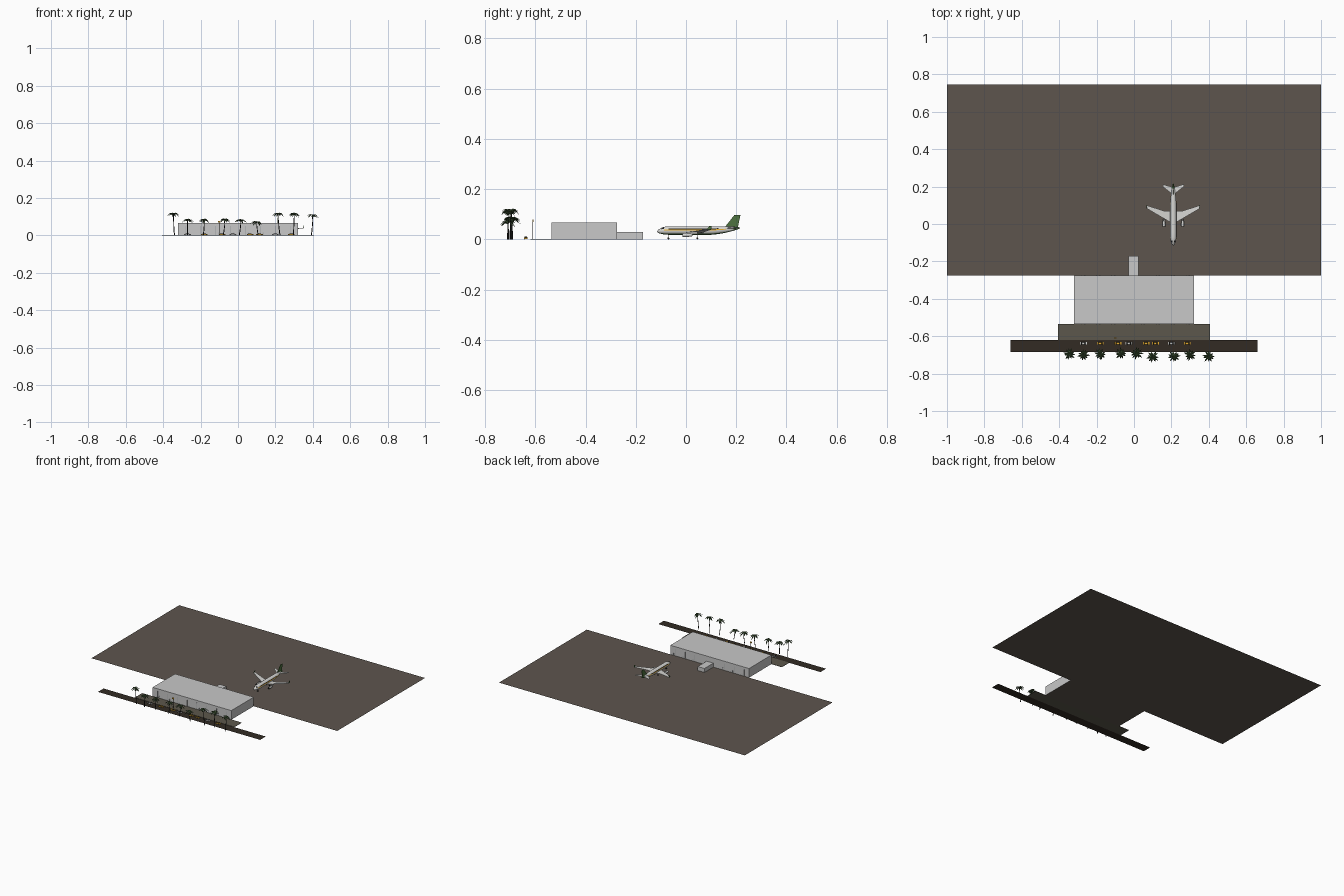
import bpy, bmesh, math, random
from mathutils import Vector

if "Cube" in bpy.data.objects:
    bpy.data.objects.remove(bpy.data.objects["Cube"])

random.seed(4)

def mat(name, rgb):
    m = bpy.data.materials.new(name)
    m.diffuse_color = (*rgb, 1)
    m.use_nodes = True
    m.node_tree.nodes["Principled BSDF"].inputs["Base Color"].default_value = m.diffuse_color
    return m

APRON = mat("apron grey brown", (0.110, 0.091, 0.076))
PLAZA = mat("plaza grey", (0.107, 0.095, 0.072))
ROAD = mat("road dark brown", (0.032, 0.024, 0.017))
WALL = mat("terminal grey", (0.58, 0.58, 0.58))
PANEL = mat("panel grey", (0.45, 0.46, 0.47))
WHITE = mat("white", (0.68, 0.68, 0.66))
YELLOW = mat("yellow", (0.80, 0.42, 0.03))
GREEN = mat("tail green", (0.075, 0.17, 0.05))
PALM = mat("palm green", (0.035, 0.065, 0.025))
BLACK = mat("near black", (0.015, 0.015, 0.014))

def obj(name, verts, faces, mats, rule=None, fix=True):
    me = bpy.data.meshes.new(name)
    me.from_pydata([tuple(v) for v in verts], [], faces)
    for m in mats if isinstance(mats, list) else [mats]:
        me.materials.append(m)
    if fix:
        bm = bmesh.new()
        bm.from_mesh(me)
        bmesh.ops.recalc_face_normals(bm, faces=bm.faces)
        bm.to_mesh(me)
        bm.free()
    if rule:
        for p in me.polygons:
            p.material_index = rule(p)
    o = bpy.data.objects.new(name, me)
    bpy.context.collection.objects.link(o)
    return o

def prism(name, a, b, mats, rule=None):
    """Solid between two matching outlines."""
    n = len(a)
    faces = [tuple(range(n)), tuple(range(n, 2 * n))]
    faces += [(i, (i + 1) % n, n + (i + 1) % n, n + i) for i in range(n)]
    return obj(name, list(a) + list(b), faces, mats, rule)

def box(name, x0, x1, y0, y1, z0, z1, mats, rule=None):
    ring = [(x0, y0), (x1, y0), (x1, y1), (x0, y1)]
    return prism(name, [(x, y, z0) for x, y in ring], [(x, y, z1) for x, y in ring], mats, rule)

def sheet(name, x0, x1, y0, y1, z, m):
    return obj(name, [(x0, y0, z), (x1, y0, z), (x1, y1, z), (x0, y1, z)], [(0, 1, 2, 3)], m, fix=False)

def loft(name, rings, mats, rule=None):
    """Skin equal rings of points, with closed ends."""
    n = len(rings[0])
    verts = [p for r in rings for p in r]
    faces = [(k * n + i, k * n + (i + 1) % n, (k + 1) * n + (i + 1) % n, (k + 1) * n + i)
             for k in range(len(rings) - 1) for i in range(n)]
    faces += [tuple(range(n)), tuple(range(len(verts) - n, len(verts)))]
    return obj(name, verts, faces, mats, rule)

def ring_y(x, y, z, r, n):
    return [(x + r * math.cos(2 * math.pi * i / n), y, z + r * math.sin(2 * math.pi * i / n)) for i in range(n)]

def smooth(o):
    bpy.ops.object.select_all(action='DESELECT')
    o.select_set(True)
    bpy.context.view_layer.objects.active = o
    bpy.ops.object.shade_smooth_by_angle(angle=math.radians(40))

# Ground sheets
sheet("apron", -1, 1, -0.275, 0.745, 0.0, APRON)
sheet("road", -0.66, 0.66, -0.685, -0.62, 0.0, ROAD)
box("plaza", -0.405, 0.405, -0.62, -0.535, 0, 0.002, PLAZA)

# Terminal with dark floor, shallow wall panels and a boarding bridge
box("terminal", -0.32, 0.32, -0.535, -0.275, 0, 0.067, [WALL, APRON],
    lambda p: int(p.normal.z < -0.5))
for i in range(8):
    x = -0.28 + 0.08 * i
    for side, y in (("front", -0.5355), ("back", -0.2745)):
        if side == "front" or abs(x) > 0.06:
            box(f"{side}_panel", x - 0.002, x + 0.002, y - 0.0005, y + 0.0005, 0.003, 0.05, PANEL)
            box(f"{side}_door", x + 0.012, x + 0.020, y - 0.0005, y + 0.0005, 0.003, 0.016, PANEL)
box("boarding_bridge", -0.03, 0.025, -0.275, -0.172, 0, 0.029, WALL)

# Small sign on a thin pole
box("sign", -0.107, -0.093, -0.612, -0.608, 0.068, 0.078, YELLOW)
box("sign_pole", -0.1007, -0.0993, -0.6107, -0.6093, 0, 0.068, BLACK)

# Cars
def car(x, y, m):
    def rect(hl, hw, z, dx=0):
        return [(x + dx - hl, y - hw, z), (x + dx + hl, y - hw, z), (x + dx + hl, y + hw, z), (x + dx - hl, y + hw, z)]
    prism("car_body", rect(0.018, 0.0072, 0.0015), rect(0.0175, 0.0068, 0.0065), m)
    prism("car_cabin", rect(0.0115, 0.0065, 0.0065, -0.001), rect(0.0075, 0.0052, 0.0110, -0.001),
          [BLACK, m], lambda p: int(p.normal.z > 0.8))
    for dx in (-0.011, 0.011):
        for s in (-1, 1):
            loft("car_wheel", [ring_y(x + dx, y + s * 0.0060, 0.0025, 0.0025, 8),
                               ring_y(x + dx, y + s * 0.0076, 0.0025, 0.0025, 8)], BLACK)

for x, m in ((-0.27, WHITE), (-0.18, YELLOW), (-0.085, YELLOW), (-0.027, WHITE),
             (0.065, YELLOW), (0.115, YELLOW), (0.20, WHITE), (0.285, YELLOW)):
    car(x, -0.638, m)

# Palms: bent trunk and drooping folded fronds
def palm(x, y, h):
    lean = random.uniform(-0.010, 0.010)
    rings = []
    for k in range(6):
        t = k / 5
        r = 0.0027 - 0.0012 * t
        cx = x - lean * (1 - t) ** 2
        rings.append([(cx + r * math.cos(i * math.pi / 3), y + r * math.sin(i * math.pi / 3), h * t)
                      for i in range(6)])
    loft("palm_trunk", rings, BLACK)
    verts, faces = [], []
    count = 11
    for f in range(count):
        a = 2 * math.pi * (f + random.uniform(-0.25, 0.25)) / count
        d, s = Vector((math.cos(a), math.sin(a), 0)), Vector((-math.sin(a), math.cos(a), 0))
        length, rise = random.uniform(0.026, 0.035), random.uniform(0.2, 0.7)
        b = len(verts)
        for k, w in enumerate((0.0012, 0.0045, 0.0045, 0.0004)):
            t = k / 3
            c = Vector((x, y, h)) + d * length * t + Vector((0, 0, length * (rise * t - 0.95 * t * t)))
            verts += [c - s * w - Vector((0, 0, w * 0.5)), c, c + s * w - Vector((0, 0, w * 0.5))]
        for k in range(3):
            for j in range(2):
                q = b + 3 * k + j
                faces.append((q, q + 1, q + 4, q + 3))
    obj("palm_fronds", verts, faces, PALM, fix=False)

for x, y, h in ((-0.345, -0.695, 0.118), (-0.27, -0.70, 0.086), (-0.18, -0.698, 0.086),
                (-0.07, -0.693, 0.088), (0.015, -0.692, 0.083), (0.10, -0.71, 0.074),
                (0.215, -0.708, 0.118), (0.30, -0.70, 0.118), (0.40, -0.708, 0.110)):
    palm(x, y, h)

# Aircraft fuselage: bands of colour by height around the tube
PX = 0.21
stations = [(-0.115, 0.031, 0.001), (-0.110, 0.032, 0.007), (-0.098, 0.0335, 0.012), (-0.088, 0.0345, 0.0150),
            (-0.070, 0.035, 0.017), (-0.045, 0.035, 0.017), (0.10, 0.035, 0.017), (0.13, 0.0365, 0.0155),
            (0.16, 0.039, 0.0125), (0.19, 0.0425, 0.008), (0.213, 0.045, 0.003)]

def livery(p):
    y = p.center.y
    h = p.normal.z
    if y > 0.175 or (h < -0.7 and y > -0.105):
        return 1
    if -0.098 < y < -0.088 and 0.45 < h < 0.9:
        return 3
    if -0.07 < y < 0.13 and 0.27 < h < 0.5:
        return 3
    if -0.09 < y < 0.16 and -0.1 < h < 0.3:
        return 2
    return 0

smooth(loft("fuselage", [ring_y(PX, y, z, r, 24) for y, z, r in stations],
            [WHITE, GREEN, YELLOW, BLACK], livery))

# Tail fin
fin = [(0.155, 0.049), (0.193, 0.097), (0.217, 0.097), (0.206, 0.046)]
prism("tail_fin", [(PX - 0.0015, y, z) for y, z in fin], [(PX + 0.0015, y, z) for y, z in fin], GREEN)

# Wings, winglets, tailplanes, engines, wheels on both sides
def surface(name, pts, t, m):
    prism(name, [(x, y, z - t) for x, y, z in pts], [(x, y, z + t) for x, y, z in pts], m)

for s, side in ((-1, "left"), (1, "right")):
    surface(side + "_wing", [(PX, 0.0, 0.026), (PX + s * 0.142, 0.083, 0.040),
                             (PX + s * 0.142, 0.100, 0.040), (PX + s * 0.05, 0.070, 0.030),
                             (PX, 0.070, 0.026)], 0.0015, WHITE)
    wl = [(0.083, 0.040), (0.094, 0.054), (0.102, 0.054), (0.100, 0.040)]
    prism(side + "_winglet", [(PX + s * 0.141, y, z) for y, z in wl],
          [(PX + s * 0.1425, y, z) for y, z in wl], GREEN)
    surface(side + "_tailplane", [(PX, 0.155, 0.044), (PX + s * 0.056, 0.200, 0.048),
                                  (PX + s * 0.056, 0.213, 0.048), (PX, 0.195, 0.044)], 0.001, WHITE)
    ex = PX + s * 0.05
    smooth(loft(side + "_engine", [ring_y(ex, y, 0.017, r, 16) for y, r in
                                   ((-0.014, 0.0055), (-0.014, 0.0070), (-0.006, 0.0078),
                                    (0.010, 0.0072), (0.026, 0.0045))],
                [WHITE, BLACK], lambda p: int(abs(p.normal.y) > 0.9)))
    box(side + "_pylon", ex - 0.001, ex + 0.001, 0.0, 0.045, 0.022, 0.030, WHITE)
    gx = PX + s * 0.014
    box(side + "_gear_leg", gx - 0.0008, gx + 0.0008, 0.0442, 0.0458, 0.004, 0.026, PANEL)
    for name, wx, wy in (("main_wheel", gx, 0.045), ("nose_wheel", PX + s * 0.002, -0.07)):
        circ = [(wy + 0.004 * math.cos(i * math.pi / 5), 0.004 + 0.004 * math.sin(i * math.pi / 5)) for i in range(10)]
        prism(f"{side}_{name}", [(wx - 0.0012, y, z) for y, z in circ],
              [(wx + 0.0012, y, z) for y, z in circ], BLACK)
box("nose_gear_leg", PX - 0.0008, PX + 0.0008, -0.0708, -0.0692, 0.004, 0.022, PANEL)
